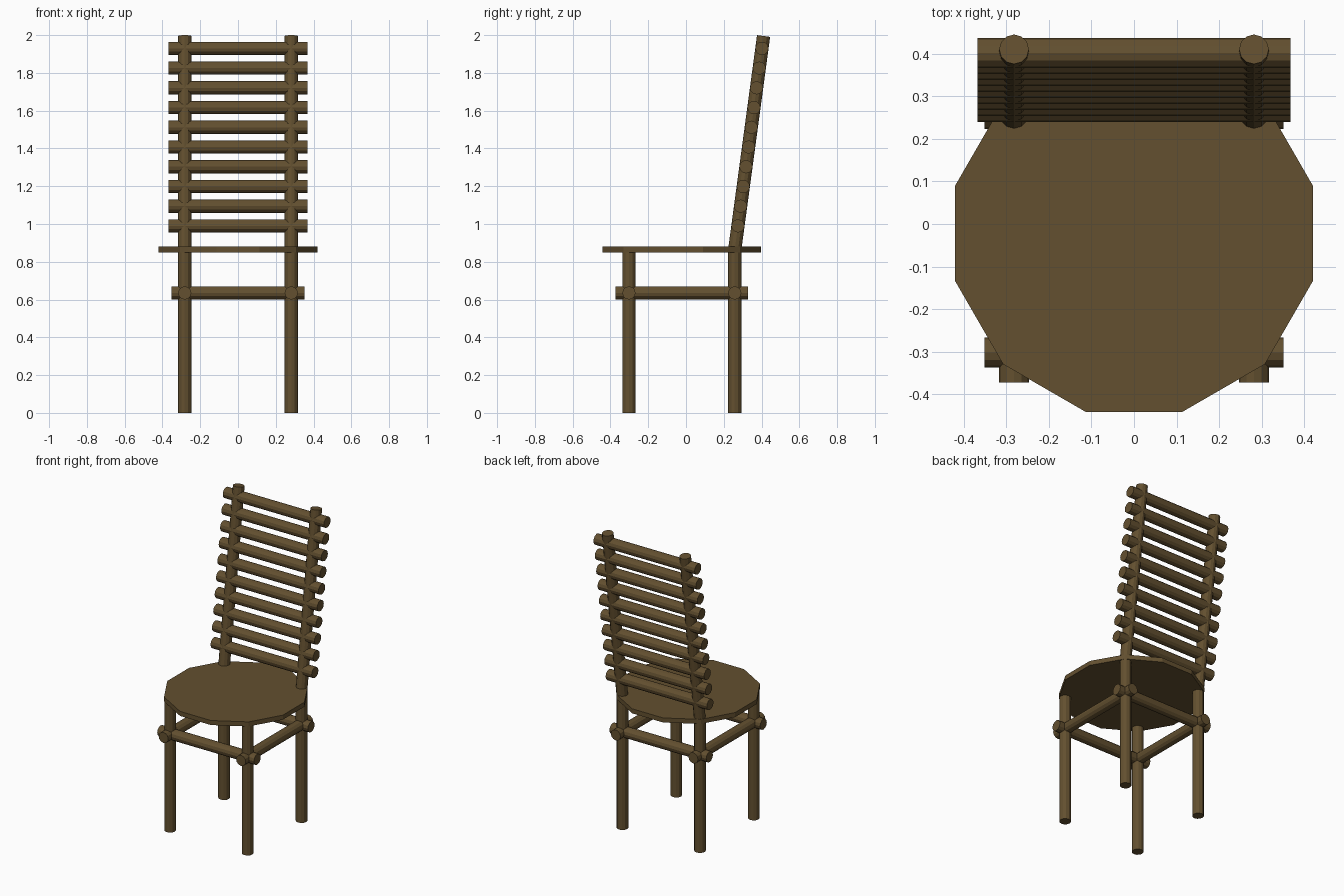
import bpy
from mathutils import Vector, Matrix
import math

if "Cube" in bpy.data.objects:
    bpy.data.objects.remove(bpy.data.objects["Cube"])

wood = bpy.data.materials.new("brown wood")
wood.diffuse_color = (0.125, 0.08, 0.029, 1)
wood.use_nodes = True
wood.node_tree.nodes["Principled BSDF"].inputs["Base Color"].default_value = wood.diffuse_color

R = 0.035            # radius of every pole
LEG_X = 0.282
FRONT_Y, BACK_Y = -0.302, 0.258
RAIL_Z = 0.635


def rod(name, a, b, radius=R, sides=12, turn=0.0):
    """Flat-shaded cylinder from point a to point b."""
    a, b = Vector(a), Vector(b)
    d = b - a
    bpy.ops.mesh.primitive_cylinder_add(vertices=sides, radius=radius, depth=d.length)
    ob = bpy.context.object
    ob.name = name
    rot = d.to_track_quat('Z', 'Y').to_matrix().to_4x4()
    ob.data.transform(Matrix.Translation((a + b) / 2) @ rot @ Matrix.Rotation(turn, 4, 'Z'))
    ob.data.materials.append(wood)
    return ob


def back_y(z):
    """Centre line of the leaning backrest."""
    return 0.275 + 0.135 * (z - 0.99)


# Twelve-sided seat with a flat side facing front
rod("seat", (0, -0.022, 0.85), (0, -0.022, 0.88), 0.435, 12, math.pi / 12)

for side, s in (("left", -1), ("right", 1)):
    x = s * LEG_X
    # Legs
    rod("front_leg_" + side, (x, FRONT_Y, 0), (x, FRONT_Y, 0.86))
    rod("back_leg_" + side, (x, BACK_Y, 0), (x, BACK_Y, 0.87))
    # Leaning back post
    rod("back_post_" + side, (x, back_y(0.86), 0.86), (x, back_y(1.9953), 1.9953))
    # Side rail under the seat
    rod("side_rail_" + side, (x, -0.372, RAIL_Z), (x, 0.328, RAIL_Z))

# Front and back rails under the seat
for name, y in (("front_rail", FRONT_Y), ("back_rail", BACK_Y)):
    rod(name, (-0.352, y, RAIL_Z), (0.352, y, RAIL_Z))

# Ten backrest slats
for i in range(10):
    z = 0.99 + i * 0.1044
    rod(f"back_slat_{i + 1}", (-0.368, back_y(z), z), (0.368, back_y(z), z))
